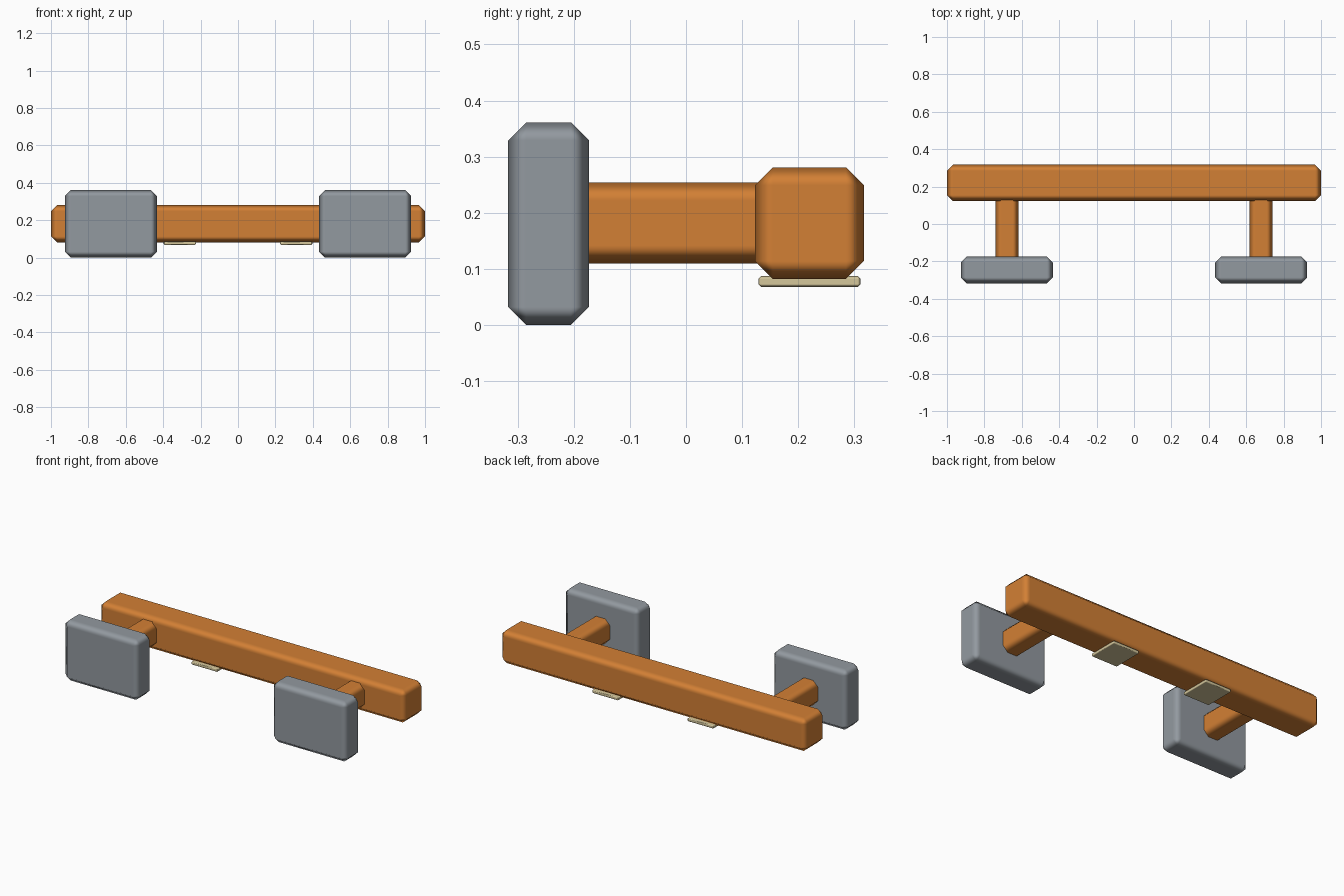
import bpy
import math

cube = bpy.data.objects.get("Cube")
if cube:
    bpy.data.objects.remove(cube, do_unlink=True)


def material(name, rgb):
    mat = bpy.data.materials.new(name)
    mat.use_nodes = True
    colour = (*rgb, 1.0)
    mat.diffuse_color = colour
    mat.node_tree.nodes["Principled BSDF"].inputs["Base Color"].default_value = colour
    return mat


def chamfered_box(name, low, high, chamfer, mat):
    """Box between two corners with a softly shaded single-step chamfer."""
    bpy.ops.mesh.primitive_cube_add(
        size=1, location=[(a + b) / 2 for a, b in zip(low, high)])
    obj = bpy.context.object
    obj.name = obj.data.name = name
    obj.scale = [b - a for a, b in zip(low, high)]
    bpy.ops.object.transform_apply(location=False, rotation=False, scale=True)
    obj.data.materials.append(mat)
    bpy.ops.object.shade_smooth()
    bevel = obj.modifiers.new("Chamfer", 'BEVEL')
    bevel.width = chamfer
    bevel.segments = 1
    bevel.limit_method = 'ANGLE'
    bevel.angle_limit = math.radians(30)
    bevel.harden_normals = True
    return obj


orange = material("orange paint", (0.65, 0.215, 0.035))
grey = material("grey pad", (0.29, 0.32, 0.35))
cream = material("cream plate", (0.66, 0.57, 0.33))

# Long cross beam at the back
chamfered_box("beam", (-1, 0.123, 0.082), (1, 0.317, 0.281), 0.032, orange)

# Mirrored arms, front pads and underside plates
for side, sign in (("left", 1), ("right", -1)):
    def part(name, x, y, z, chamfer, mat):
        x_low, x_high = sorted(sign * v for v in x)
        chamfered_box(f"{side}_{name}", (x_low, y[0], z[0]),
                      (x_high, y[1], z[1]), chamfer, mat)

    part("arm", (0.617, 0.741), (-0.22, 0.18), (0.11, 0.254), 0.032, orange)
    part("pad", (0.434, 0.926), (-0.317, -0.173), (0, 0.361), 0.032, grey)
    part("plate", (0.225, 0.397), (0.129, 0.311), (0.068, 0.087), 0.005, cream)
